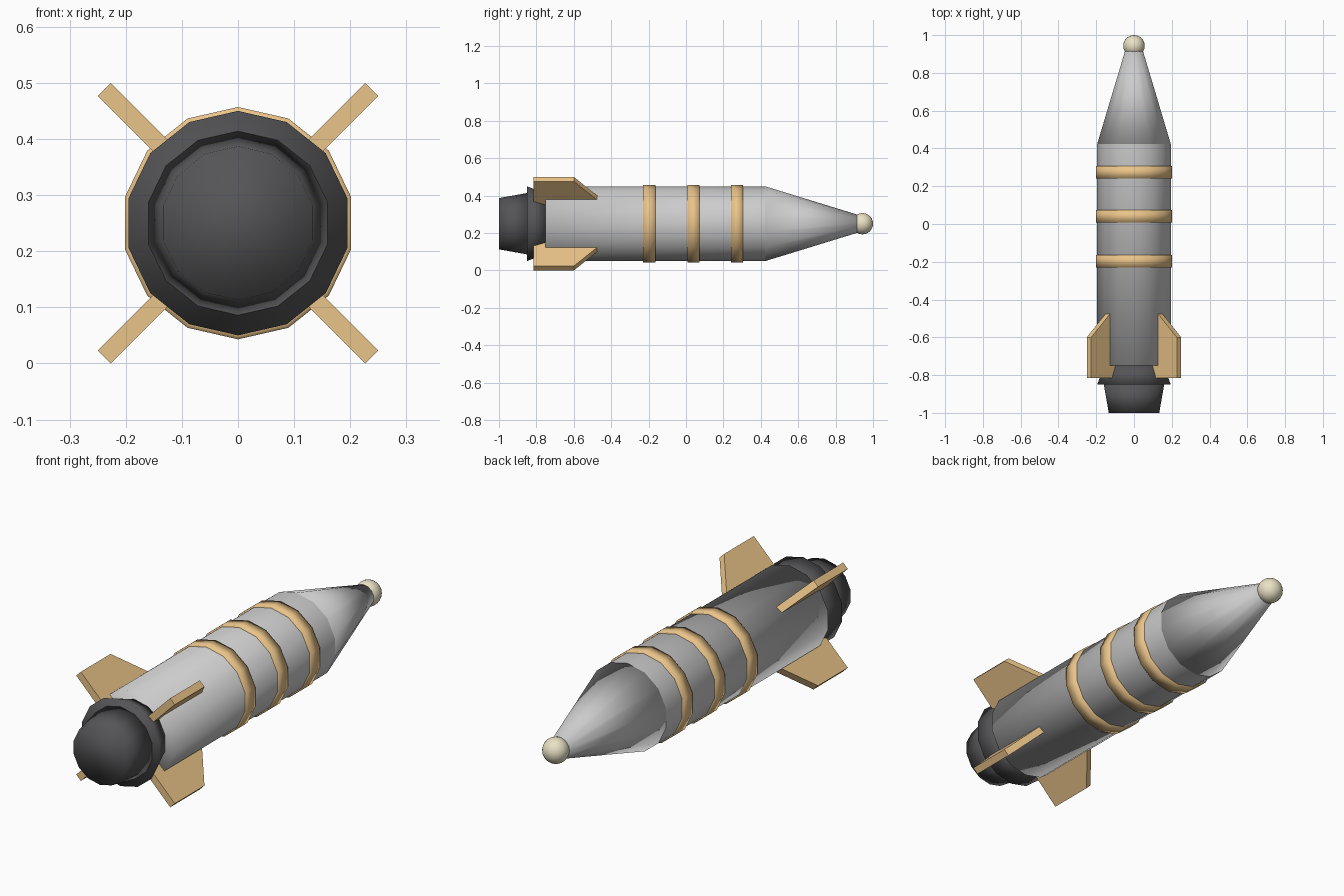
import bpy, bmesh
from math import pi, sin, cos
from mathutils import Matrix

if "Cube" in bpy.data.objects:
    bpy.data.objects.remove(bpy.data.objects["Cube"])

AXIS_Z = 0.25
SIDES = 14


def material(name, rgb):
    m = bpy.data.materials.new(name)
    m.diffuse_color = (*rgb, 1)
    m.use_nodes = True
    m.node_tree.nodes["Principled BSDF"].inputs["Base Color"].default_value = m.diffuse_color
    return m


tan = material("tan", (0.82, 0.55, 0.25))
dark = material("dark_grey", (0.09, 0.09, 0.095))
cream = material("cream", (0.82, 0.76, 0.56))


def finish(name, bm, mat=None, smooth=True):
    bmesh.ops.recalc_face_normals(bm, faces=bm.faces)
    for f in bm.faces:
        f.smooth = smooth
    mesh = bpy.data.meshes.new(name)
    bm.to_mesh(mesh)
    bm.free()
    ob = bpy.data.objects.new(name, mesh)
    bpy.context.collection.objects.link(ob)
    if mat:
        mesh.materials.append(mat)
    return ob


def lathe(name, profile, mat=None, cap_start=False, cap_end=False, closed=False):
    """Sweep (y, radius) points around the rocket's axis."""
    bm = bmesh.new()
    rings = []
    for y, r in profile:
        angles = [pi / 2 + 2 * pi * i / SIDES for i in range(SIDES)]
        rings.append([bm.verts.new((r * cos(a), y, AXIS_Z + r * sin(a))) for a in angles])
    pairs = list(zip(rings, rings[1:]))
    if closed:
        pairs.append((rings[-1], rings[0]))
    for a, b in pairs:
        for i in range(SIDES):
            j = (i + 1) % SIDES
            bm.faces.new((a[i], a[j], b[j], b[i]))
    if cap_start:
        bm.faces.new(rings[0])
    if cap_end:
        bm.faces.new(rings[-1])
    return finish(name, bm, mat)


# Hull and nose
lathe("body", [(-0.75, 0.2), (0.423, 0.2)], cap_start=True)
lathe("nose_cone", [(0.423, 0.2), (0.918, 0.048)], cap_start=True, cap_end=True)

# Ball on the nose
bm = bmesh.new()
bmesh.ops.create_uvsphere(bm, u_segments=24, v_segments=12, radius=0.057,
                          matrix=Matrix.Translation((0, 0.943, AXIS_Z)))
finish("nose_ball", bm, cream)

# Engine: flared collar, then tapered nozzle
lathe("engine_collar", [(-0.75, 0.16), (-0.85, 0.2)], dark, cap_start=True, cap_end=True)
lathe("engine_nozzle", [(-0.85, 0.164), (-1.0, 0.137)], dark, cap_start=True, cap_end=True)

# Three raised bands
for n, y in enumerate((-0.196, 0.04, 0.273)):
    h = 0.033
    lathe(f"band_{n + 1}", [(y - h, 0.19), (y - h, 0.207), (y + h, 0.207), (y + h, 0.19)],
          tan, closed=True)

# Four diagonal fins: (distance from axis, y) outline, extruded to thickness
outline = [(0.15, -0.815), (0.337, -0.815), (0.337, -0.6), (0.19, -0.47), (0.15, -0.47)]
THICK = 0.033
for n in range(4):
    bm = bmesh.new()
    face = bm.faces.new([bm.verts.new((s, y, -THICK / 2)) for s, y in outline])
    ext = bmesh.ops.extrude_face_region(bm, geom=[face])
    moved = [v for v in ext["geom"] if isinstance(v, bmesh.types.BMVert)]
    bmesh.ops.translate(bm, verts=moved, vec=(0, 0, THICK))
    turn = Matrix.Translation((0, 0, AXIS_Z)) @ Matrix.Rotation(pi / 4 + n * pi / 2, 4, 'Y')
    bmesh.ops.transform(bm, matrix=turn, verts=bm.verts)
    finish(f"fin_{n + 1}", bm, tan, smooth=False)
